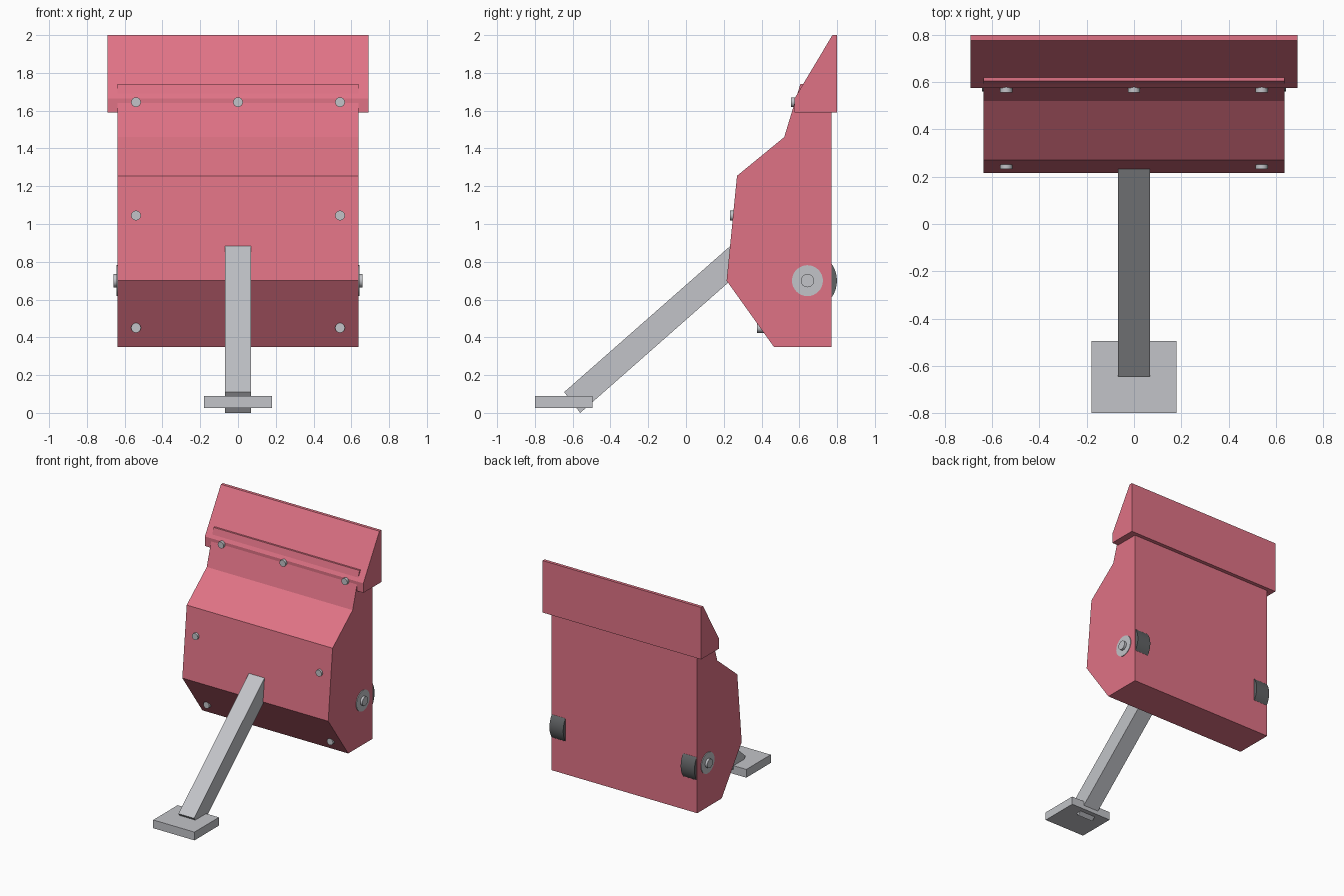
import bpy
import math
from mathutils import Matrix

cube = bpy.data.objects.get("Cube")
if cube:
    bpy.data.objects.remove(cube, do_unlink=True)


def material(name, rgb):
    m = bpy.data.materials.new(name)
    m.use_nodes = True
    m.diffuse_color = (*rgb, 1)
    m.node_tree.nodes["Principled BSDF"].inputs["Base Color"].default_value = (*rgb, 1)
    return m


RED = material("rose red", (0.74, 0.17, 0.235))
STEEL = material("light steel", (0.54, 0.55, 0.58))
RUBBER = material("dark rubber", (0.12, 0.125, 0.13))


def prism(name, profile, half_width, mat):
    """Extrude a (y, z) profile symmetrically along x."""
    n = len(profile)
    verts = [(s * half_width, y, z) for s in (-1, 1) for y, z in profile]
    faces = [tuple(range(n)), tuple(reversed(range(n, 2 * n)))]
    faces += [(i, i + n, (i + 1) % n + n, (i + 1) % n) for i in range(n)]
    mesh = bpy.data.meshes.new(name)
    mesh.from_pydata(verts, [], faces)
    mesh.materials.append(mat)
    ob = bpy.data.objects.new(name, mesh)
    bpy.context.collection.objects.link(ob)
    bpy.ops.object.select_all(action='DESELECT')
    ob.select_set(True)
    bpy.context.view_layer.objects.active = ob
    bpy.ops.object.mode_set(mode='EDIT')
    bpy.ops.mesh.select_all(action='SELECT')
    bpy.ops.mesh.normals_make_consistent(inside=False)
    bpy.ops.object.mode_set(mode='OBJECT')
    return ob


def cylinder(name, centre, radius, depth, axis, mat, sides=32):
    turn = Matrix.Rotation(math.pi / 2, 4, 'Y' if axis == 'x' else 'X')
    bpy.ops.mesh.primitive_cylinder_add(vertices=sides, radius=radius, depth=depth,
                                        location=centre, rotation=turn.to_euler())
    ob = bpy.context.object
    ob.name = name
    ob.data.materials.append(mat)
    bpy.ops.object.shade_smooth_by_angle(angle=math.radians(35))
    return ob


# Faceted housing
prism("housing", [(0.77, 0.35), (0.465, 0.35), (0.215, 0.70), (0.27, 1.255),
                  (0.52, 1.46), (0.605, 1.74), (0.77, 1.74)], 0.637, RED)

# Overhanging wedge lid
prism("lid", [(0.80, 1.59), (0.575, 1.59), (0.575, 1.665),
              (0.775, 2.0), (0.80, 2.0)], 0.692, RED)

# Slanted support strut and its foot plate
prism("strut", [(-0.645, 0.11), (-0.56, 0.0), (0.40, 0.845), (0.31, 0.95)], 0.068, STEEL)
prism("foot_plate", [(-0.80, 0.025), (-0.495, 0.025), (-0.495, 0.09), (-0.80, 0.09)],
      0.18, STEEL)

# Screws: x, front face y, z
screws = [(x, 0.555, 1.645) for x in (-0.54, 0, 0.54)]
screws += [(x, y, z) for x in (-0.54, 0.54) for y, z in ((0.233, 1.045), (0.375, 0.45))]
for x, y, z in screws:
    cylinder("screw", (x, y + 0.03, z), 0.026, 0.06, 'y', STEEL, 16)

# Wheels, washers and axle
AXLE_Y, AXLE_Z = 0.643, 0.70
cylinder("axle", (0, AXLE_Y, AXLE_Z), 0.035, 1.32, 'x', STEEL)
for side, s in (("left", 1), ("right", -1)):
    cylinder(side + "_washer", (s * 0.632, AXLE_Y, AXLE_Z), 0.082, 0.02, 'x', STEEL)
    cylinder(side + "_wheel", (s * 0.573, AXLE_Y, AXLE_Z), 0.156, 0.12, 'x', RUBBER, 48)
